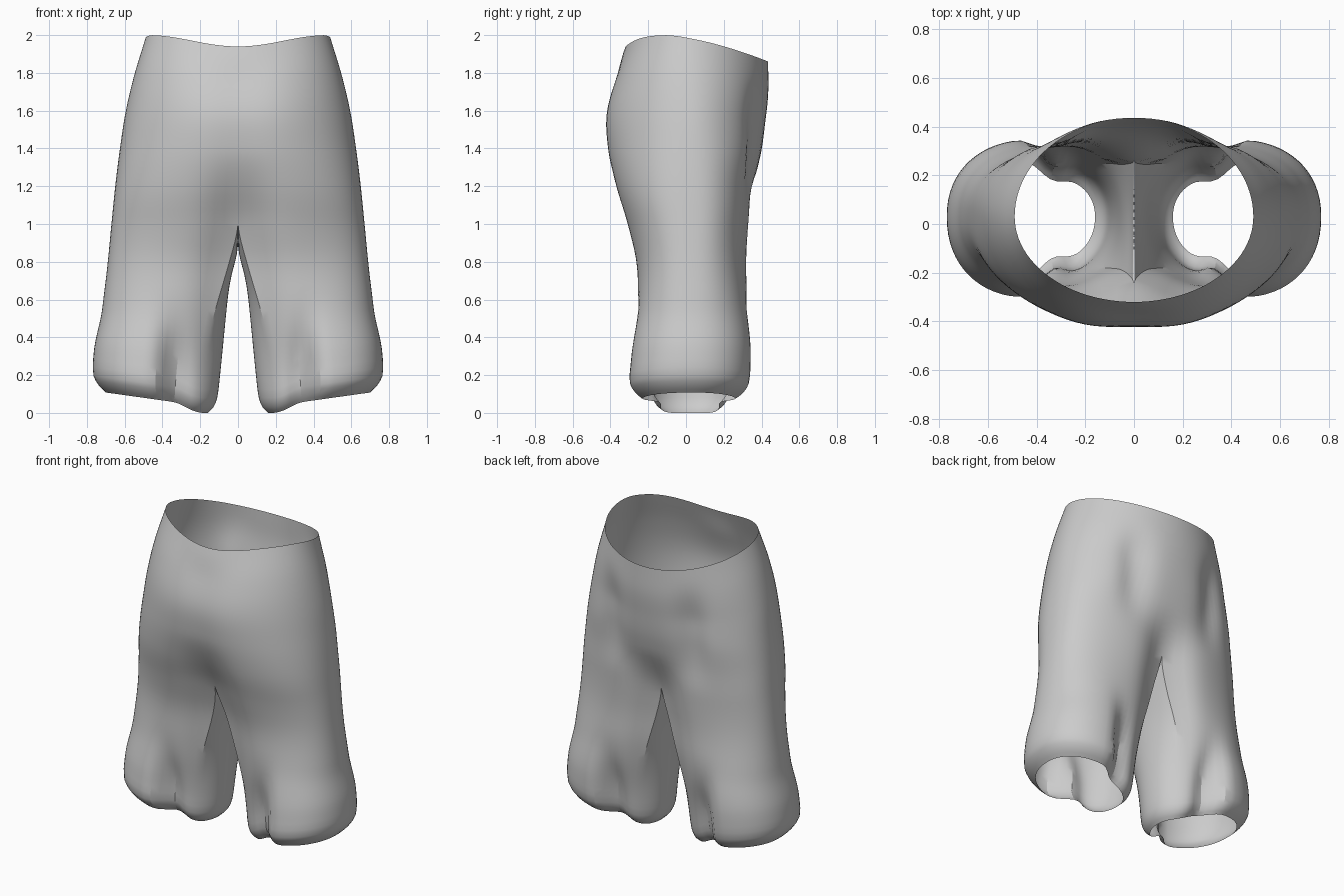
import bpy, bmesh
from math import sin, cos, pi, exp, radians

cube = bpy.data.objects.get("Cube")
if cube:
    bpy.data.objects.remove(cube, do_unlink=True)

OUTER_SEGS, INNER_SEGS = 48, 16
CROTCH = 1.0
SEAM_ANGLE = radians(45)
MID_Y = 0.03

# Fitted outline: height, outer x, inner x, front y, back y
OUTLINE = [
    (0.00, 0.70, 0.16, -0.235, 0.265),
    (0.03, 0.735, 0.13, -0.27, 0.305),
    (0.08, 0.765, 0.11, -0.30, 0.335),
    (0.20, 0.765, 0.095, -0.295, 0.345),
    (0.40, 0.745, 0.075, -0.28, 0.345),
    (0.60, 0.715, 0.055, -0.268, 0.337),
    (0.80, 0.69, 0.03, -0.28, 0.333),
    (1.00, 0.67, 0.0, -0.33, 0.345),
    (1.20, 0.65, 0.0, -0.39, 0.36),
    (1.40, 0.625, 0.0, -0.43, 0.40),
    (1.60, 0.595, 0.0, -0.44, 0.42),
    (1.80, 0.55, 0.0, -0.395, 0.435),
    (2.00, 0.49, 0.0, -0.32, 0.435),
]


def smooth(t):
    t = min(1, max(0, t))
    return t * t * (3 - 2 * t)


def bump(x, centre, width):
    return exp(-((x - centre) / width) ** 2)


def outline(z):
    """Smooth curve through the outline rows."""
    last = len(OUTLINE) - 1
    i = 0
    while i < last - 1 and z > OUTLINE[i + 1][0]:
        i += 1
    rows = [OUTLINE[min(last, max(0, i + k))] for k in (-1, 0, 1, 2)]
    z0, z1, z2, z3 = (r[0] for r in rows)
    h = z2 - z1
    t = (z - z1) / h
    values = []
    for p0, p1, p2, p3 in list(zip(*rows))[1:]:
        m1 = (p2 - p0) / (z2 - z0) * h
        m2 = (p3 - p1) / (z3 - z1) * h
        s = smooth(t)
        values.append(p1 + (p2 - p1) * s + m1 * t * (1 - t) ** 2 - m2 * t * t * (1 - t))
    return values


def power(v, p):
    return abs(v) ** p * (1 if v >= 0 else -1)


def torso_point(z, a):
    """Half of the body section, a runs from front centre to back centre."""
    out, _, front, back = outline(z)
    p = 1 - 0.18 * smooth((1.65 - z) / 0.6)
    x = out * power(sin(a), p)
    c = power(cos(a), p)
    y = MID_Y - c * ((MID_Y - front) if c > 0 else (back - MID_Y))
    # centre crease deepens toward the crotch
    if c > 0:
        depth = 0.02 * smooth((2 - z) / 0.2) + 0.07 * smooth((1.4 - z) / 0.45)
        y += depth * bump(x, 0, 0.16)
    else:
        y -= 0.09 * smooth((1.3 - z) / 0.35) * bump(x, 0, 0.14)
        # long folds beside the seat
        fold = smooth((z - 1.05) / 0.35) * smooth((1.95 - z) / 0.4)
        y -= 0.035 * fold * bump(x, 0.29, 0.09)
    # waist rim dips at front and back
    rim = -0.06 * max(0, cos(a)) ** 5 - 0.14 * max(0, (0.4 - cos(a)) / 1.4) ** 1.6
    return x, y, z + rim * smooth((z - 1.3) / 0.7)


def leg_point(z, theta):
    """Closed leg section, theta = 0 is the inner side."""
    out, inn, front, back = outline(z)
    x = (out + inn) / 2 - (out - inn) / 2 * power(cos(theta), 0.92)
    s = power(sin(theta), 0.92)
    y = s * ((MID_Y - front) if s > 0 else (back - MID_Y))
    # folds pinch the lower leg, leaving a narrower inner lobe
    f = smooth((0.7 - z) / 0.6)
    pinch = 0.2 * smooth((0.47 - x) / 0.2) + 0.18 * bump(x, 0.34, 0.07)
    y *= 1 - f * pinch
    # hem rises toward the outside
    rise = 0.045 * smooth((x - 0.18) / 0.17) + 0.14 * max(0, x - 0.25)
    return x, MID_Y - y, z + rise * smooth((0.6 - z) / 0.5)


def leg_ring(z):
    w = smooth((CROTCH - z) / 0.75)
    inn = outline(z)[1]
    front, back = (torso_point(max(z, 0.6), a)[1] for a in (0, pi))
    ring = []
    for i in range(OUTER_SEGS + INNER_SEGS):
        if i <= OUTER_SEGS:
            t = i / OUTER_SEGS
            body = torso_point(max(z, 0.6), pi * t)
            theta = SEAM_ANGLE + t * 2 * (pi - SEAM_ANGLE)
            sag = 0
        else:
            t = (i - OUTER_SEGS) / INNER_SEGS
            body = (0, back + (front - back) * t)
            theta = -SEAM_ANGLE + t * 2 * SEAM_ANGLE
            sag = 0.11 * sin(pi * t) * smooth((z - 0.6) / 0.4)
        leg = leg_point(z, theta)
        x = (inn + body[0] * (1 - inn / 0.67)) * (1 - w) + leg[0] * w
        y = body[1] * (1 - w) + leg[1] * w
        ring.append((x, y, leg[2] - sag))
    return ring


bm = bmesh.new()


def bridge(a, b, count):
    for i in range(count):
        k = (i + 1) % len(a)
        bm.faces.new((a[i], a[k], b[k], b[i]))


# Trouser leg, from hem to crotch
leg_levels = [0, 0.015, 0.03, 0.055] + [0.08 + (CROTCH - 0.08) * i / 20 for i in range(21)]
previous = None
for z in leg_levels:
    ring = [bm.verts.new(p) for p in leg_ring(z)]
    if previous:
        bridge(previous, ring, len(ring))
    previous = ring

# Body half, from crotch to waist
for i in range(1, 27):
    z = CROTCH + (2 - CROTCH) * i / 26
    ring = [bm.verts.new(torso_point(z, pi * j / OUTER_SEGS)) for j in range(OUTER_SEGS + 1)]
    bridge(previous, ring, OUTER_SEGS)
    previous = ring

# Centre seam on the mirror plane, hem on the ground
low = min(v.co.z for v in bm.verts)
for v in bm.verts:
    if abs(v.co.x) < 0.0005:
        v.co.x = 0
    v.co.z -= low

# Normals point away from the body
bmesh.ops.recalc_face_normals(bm, faces=bm.faces)
side = max(bm.faces, key=lambda f: f.calc_center_median().x)
if side.normal.x < 0:
    bmesh.ops.reverse_faces(bm, faces=bm.faces)

mesh = bpy.data.meshes.new("shorts")
bm.to_mesh(mesh)
bm.free()
shorts = bpy.data.objects.new("shorts", mesh)
bpy.context.collection.objects.link(shorts)

# Mirror to the other side
mirror = shorts.modifiers.new("mirror", 'MIRROR')
mirror.use_clip = True
mirror.merge_threshold = 0.001

# Cloth colour
cloth = bpy.data.materials.new("grey cloth")
cloth.use_nodes = True
colour = (0.6, 0.6, 0.6, 1)
cloth.diffuse_color = colour
cloth.node_tree.nodes["Principled BSDF"].inputs["Base Color"].default_value = colour
mesh.materials.append(cloth)

bpy.context.view_layer.objects.active = shorts
shorts.select_set(True)
bpy.ops.object.shade_smooth_by_angle(angle=radians(25))
